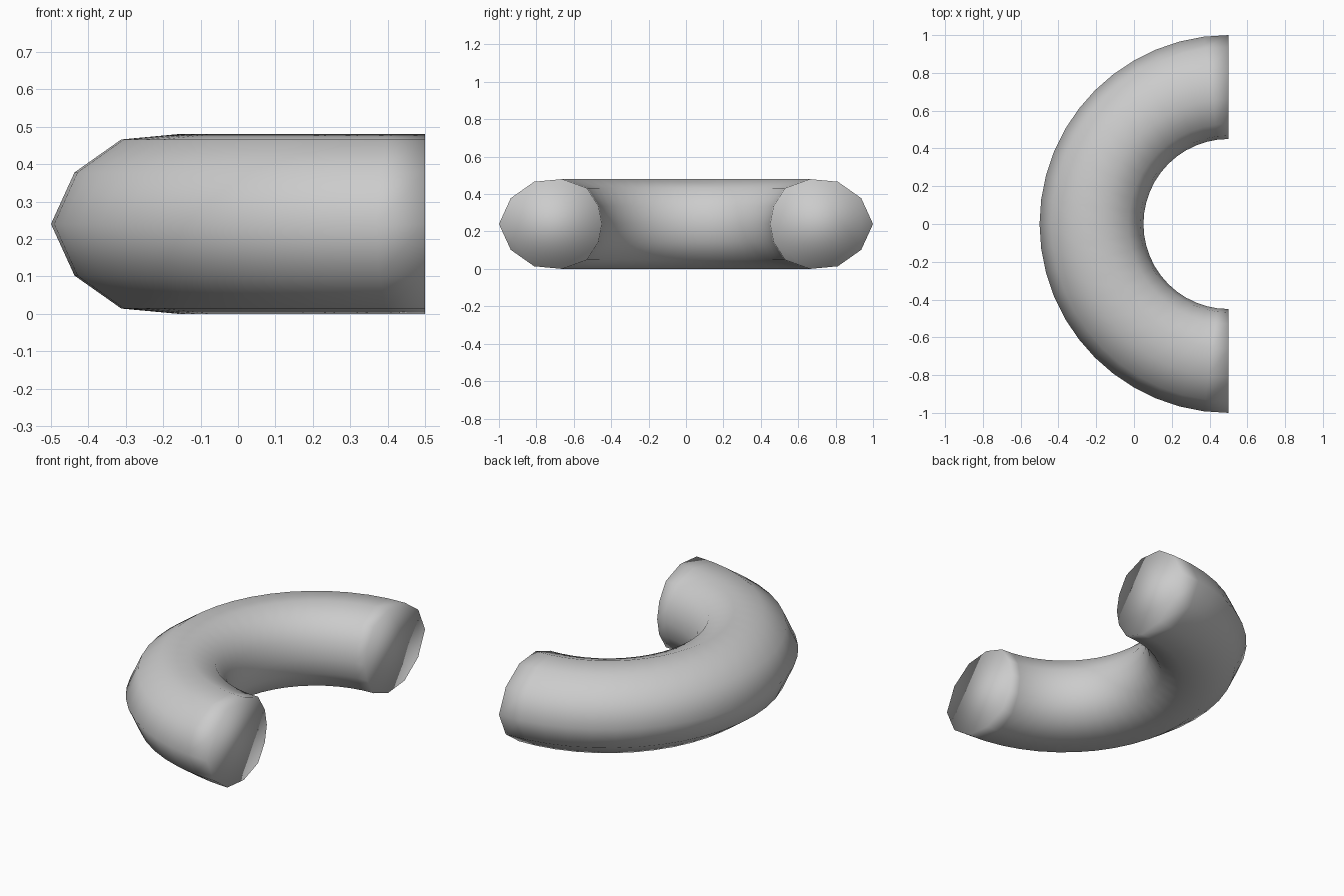
import bpy, bmesh, math
from mathutils import Matrix

if "Cube" in bpy.data.objects:
    bpy.data.objects.remove(bpy.data.objects["Cube"])

# Upper half of the tube cross-section: (bend radius, height from mid-plane)
half = [(1.0, 0), (0.937, 0.138), (0.812, 0.226), (0.662, 0.24),
        (0.53, 0.192), (0.468, 0.095), (0.45, 0)]
profile = half + [(r, -h) for r, h in half[-2:0:-1]]
SEGMENTS = 24

# Half-ring tube: sweep the section half a turn round (0.5, 0)
bm = bmesh.new()
rings = []
for i in range(SEGMENTS + 1):
    a = math.radians(90 + 180 * i / SEGMENTS)
    rings.append([bm.verts.new((0.5 + r * math.cos(a), r * math.sin(a), 0.24 + h))
                  for r, h in profile])
n = len(profile)
for a, b in zip(rings, rings[1:]):
    for j in range(n):
        k = (j + 1) % n
        bm.faces.new((a[j], a[k], b[k], b[j]))

# Flat end caps
bm.faces.new(rings[0])
bm.faces.new(rings[-1][::-1])
bmesh.ops.recalc_face_normals(bm, faces=bm.faces[:])
for f in bm.faces:
    f.smooth = True

mesh = bpy.data.meshes.new("half_ring_tube")
bm.to_mesh(mesh)
bm.free()
bpy.context.collection.objects.link(bpy.data.objects.new("half_ring_tube", mesh))
